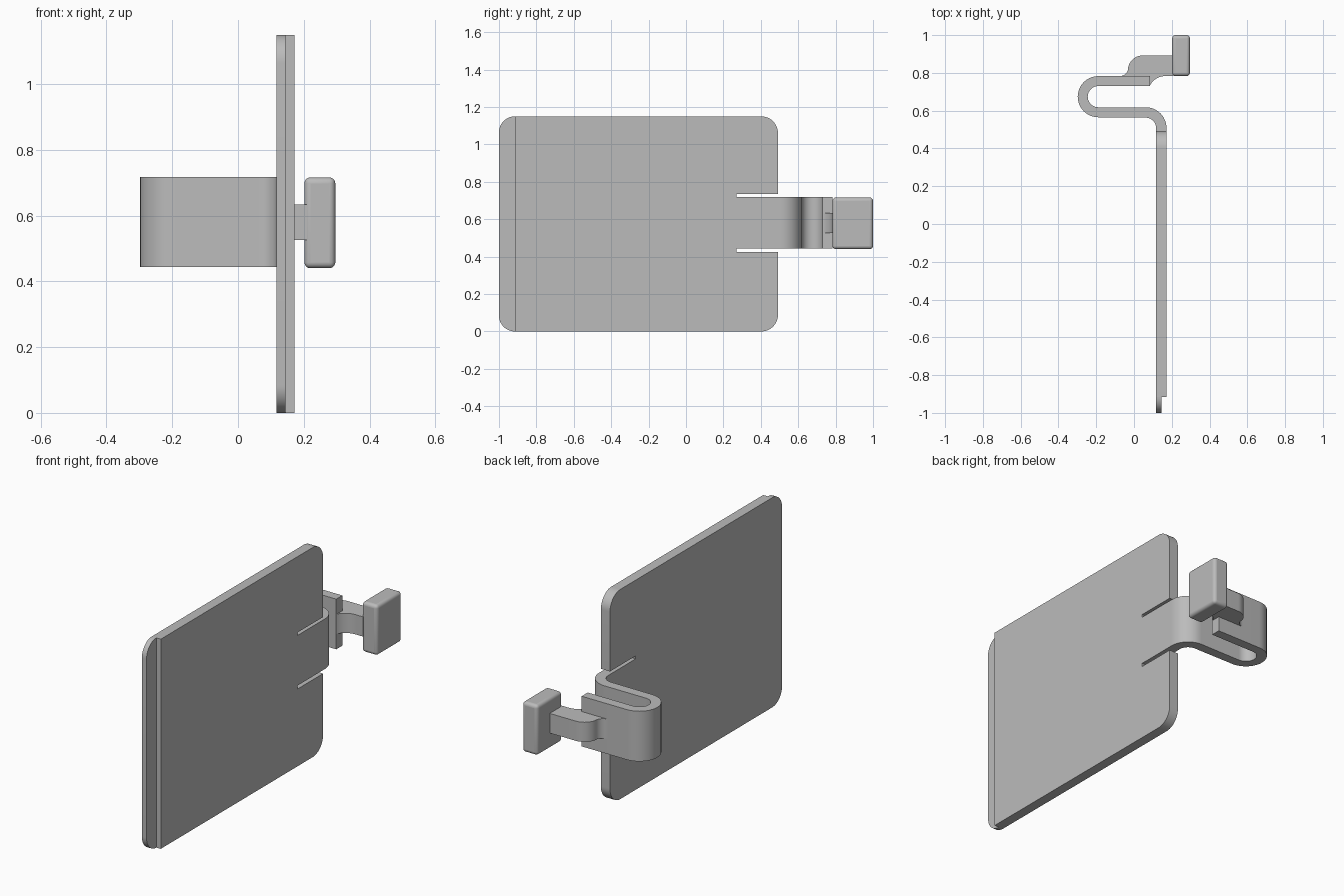
import bpy, bmesh
from math import cos, sin, radians
from mathutils import Vector

cube = bpy.data.objects.get("Cube")
if cube:
    bpy.data.objects.remove(cube, do_unlink=True)

grey = bpy.data.materials.new("plain grey")
grey.use_nodes = True
grey.diffuse_color = (0.5, 0.5, 0.5, 1)
grey.node_tree.nodes["Principled BSDF"].inputs["Base Color"].default_value = (0.5, 0.5, 0.5, 1)


def arc(u, v, r, start, end, steps=12):
    """Points of an arc around (u, v), angles in degrees."""
    angles = [radians(start + (end - start) * i / steps) for i in range(steps + 1)]
    return [(u + r * cos(a), v + r * sin(a)) for a in angles]


def finish(name, bm):
    bmesh.ops.recalc_face_normals(bm, faces=bm.faces)
    mesh = bpy.data.meshes.new(name)
    bm.to_mesh(mesh)
    bm.free()
    mesh.materials.append(grey)
    obj = bpy.data.objects.new(name, mesh)
    bpy.context.collection.objects.link(obj)
    bpy.ops.object.select_all(action='DESELECT')
    obj.select_set(True)
    bpy.context.view_layer.objects.active = obj
    bpy.ops.object.shade_smooth_by_angle(angle=radians(30))
    return obj


def extrude(name, outline, axis, low, high):
    """Extrude a flat outline: (y, z) along x, or (x, y) along z."""
    bm = bmesh.new()
    place = (lambda p: (low, *p)) if axis == 'x' else (lambda p: (*p, low))
    face = bm.faces.new([bm.verts.new(place(p)) for p in outline])
    moved = bmesh.ops.extrude_face_region(bm, geom=[face])["geom"]
    d = high - low
    bmesh.ops.translate(bm, vec=Vector((d, 0, 0) if axis == 'x' else (0, 0, d)),
                        verts=[g for g in moved if isinstance(g, bmesh.types.BMVert)])
    return finish(name, bm)


# Main dimensions
inner, outer = 0.117, 0.172          # plate sides in x
height, front, back, step = 1.15, -1.0, 0.492, -0.915
strap_low, strap_high = 0.443, 0.718
bend = 0.498                         # where the strap starts to curve

# Plate with rounded back corners and two slots that free a tongue
r = 0.09
plate = [(step, 0)] + arc(back - r, r, r, -90, 0)
plate += [(back, 0.424), (0.27, 0.424), (0.27, strap_low), (bend, strap_low)]
plate += [(bend, strap_high), (0.27, strap_high), (0.27, 0.734), (back, 0.734)]
plate += arc(back - r, height - r, r, 0, 90) + [(step, height)]
extrude("plate", plate, 'x', inner, outer)

# Thin lip along the front edge
r = step - front
lip = arc(step, height - r, r, 90, 180) + arc(step, r, r, 180, 270)
extrude("front_lip", lip, 'x', inner, 0.145)

# Spring strap folded into a loop
bx, ly, lx = 0.062, 0.674, -0.189
strap = arc(bx, bend + 0.01, 0.11, 0, 90)
strap += arc(lx, ly, 0.056, 270, 90, 20) + [(0.085, ly + 0.056), (0.085, ly + 0.109)]
strap += arc(lx, ly, 0.109, 90, 270, 20)
strap += arc(bx, bend + 0.01, 0.055, 90, 0)
strap = [(outer, bend)] + strap + [(inner, bend)]
extrude("spring_strap", strap, 'z', strap_low, strap_high)

# Curved arm leading from the strap to the button
top = ly + 0.109
arm = arc(-0.075, top + 0.045, 0.045, -90, -15) + arc(0.045, 0.815, 0.077, 170, 90)
arm += [(0.21, 0.892), (0.21, top)] + arc(0.165, 0.693, 0.09, 90, 155)
arm += [(0.084, ly + 0.056), (0.084, top - 0.005), (-0.075, top - 0.005)]
extrude("button_arm", arm, 'z', 0.526, 0.634)

# Rounded button block
button = extrude("button", [(0.783, 0.44), (1, 0.44), (1, 0.716), (0.783, 0.716)], 'x', 0.202, 0.296)
bevel = button.modifiers.new("rounded edges", 'BEVEL')
bevel.width = 0.018
bevel.segments = 5
